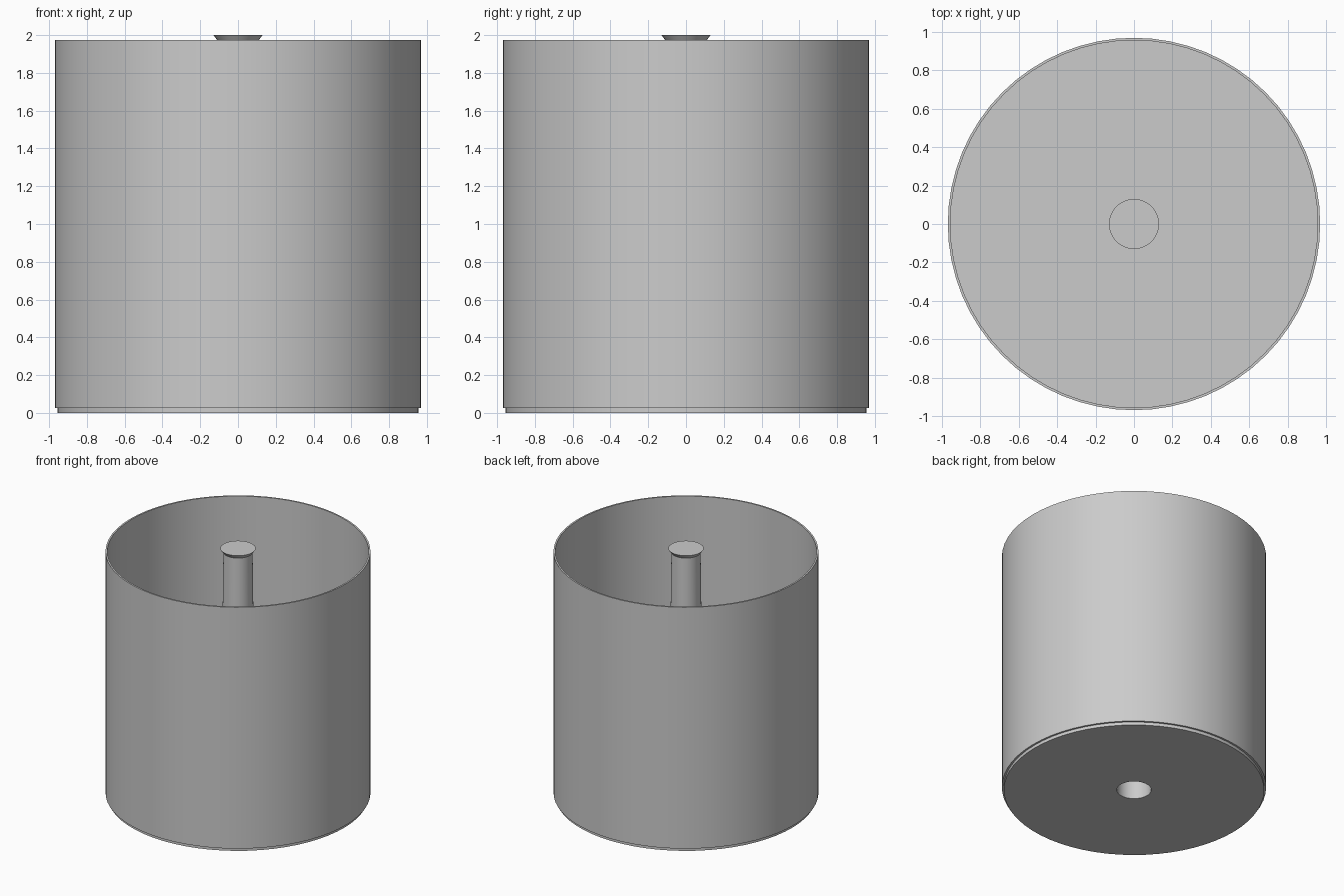
import bpy, bmesh, math

if "Cube" in bpy.data.objects:
    bpy.data.objects.remove(bpy.data.objects["Cube"])

SEGMENTS = 64


def lathe(name, profile, closed=False):
    """Revolve (radius, z) points about z; radius 0 closes onto the axis."""
    bm = bmesh.new()
    verts = [bm.verts.new((r, 0, z)) for r, z in profile]
    pairs = list(zip(verts, verts[1:]))
    if closed:
        pairs.append((verts[-1], verts[0]))
    edges = [bm.edges.new(p) for p in pairs]
    bmesh.ops.spin(bm, geom=verts + edges, cent=(0, 0, 0), axis=(0, 0, 1),
                   angle=math.tau, steps=SEGMENTS, use_merge=False)
    bmesh.ops.remove_doubles(bm, verts=bm.verts, dist=1e-5)
    bmesh.ops.recalc_face_normals(bm, faces=bm.faces)
    mesh = bpy.data.meshes.new(name)
    bm.to_mesh(mesh)
    bm.free()
    obj = bpy.data.objects.new(name, mesh)
    bpy.context.collection.objects.link(obj)
    bpy.ops.object.select_all(action='DESELECT')
    obj.select_set(True)
    bpy.context.view_layer.objects.active = obj
    bpy.ops.object.shade_smooth_by_angle(angle=math.radians(25))
    return obj


# Open tub with a stepped foot and a hole in the floor for the hollow spindle
lathe("tub", [(0.128, 0), (0.955, 0), (0.955, 0.025), (0.97, 0.025),
              (0.97, 1.975), (0.957, 1.975), (0.957, 0.03), (0.128, 0.03)],
      closed=True)

# Hollow tapered spindle, open below, with a flared cap on top
lathe("spindle", [(0, 1.97), (0.102, 1.97), (0.126, 0), (0.13, 0),
                  (0.107, 1.97), (0.13, 2.0), (0, 2.0)])
